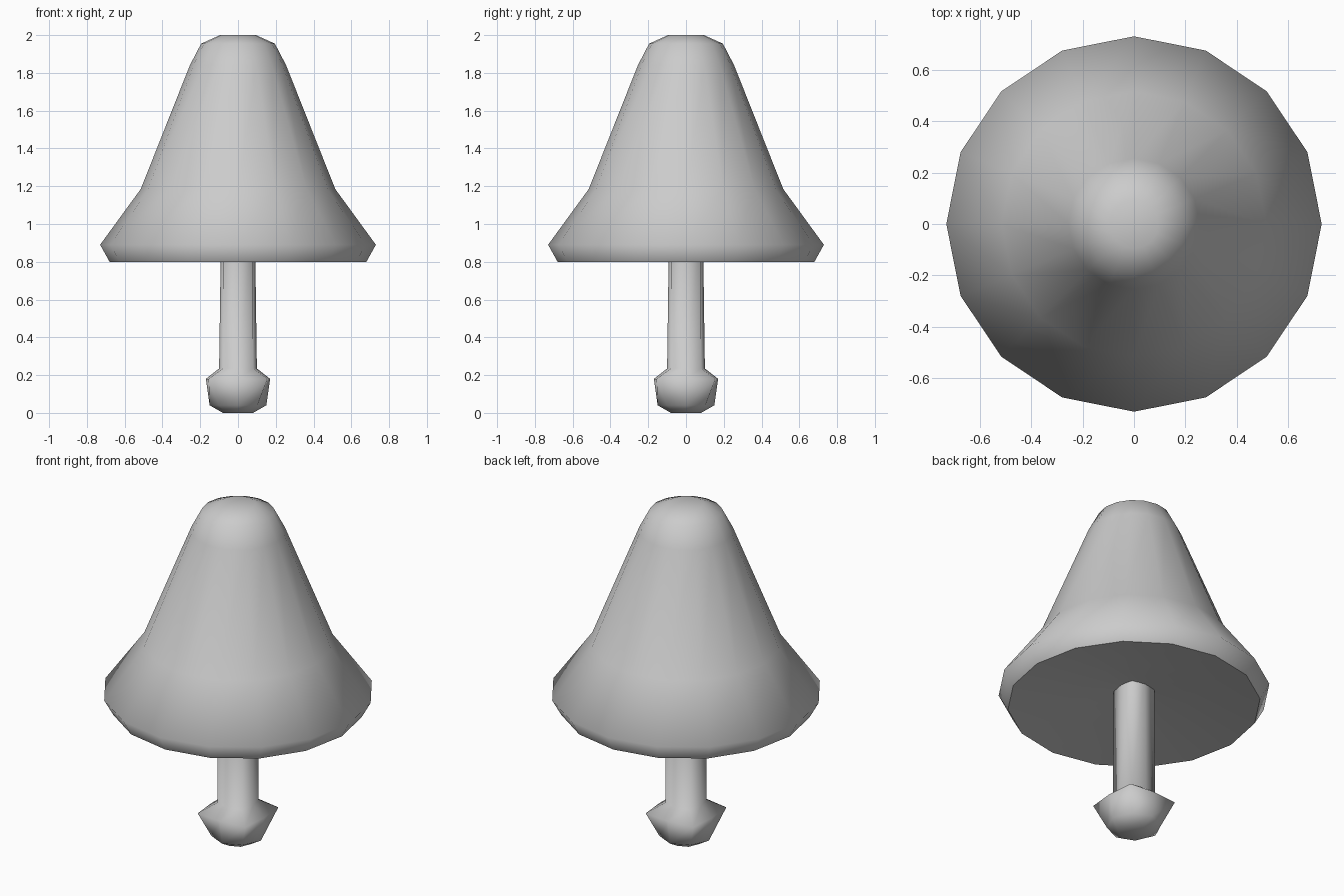
import bpy, bmesh, math

cube = bpy.data.objects.get("Cube")
if cube:
    bpy.data.objects.remove(cube, do_unlink=True)

# One plain grey for the whole model
grey = bpy.data.materials.new("plain grey")
grey.use_nodes = True
tone = (0.6, 0.6, 0.6, 1.0)
grey.diffuse_color = tone
grey.node_tree.nodes["Principled BSDF"].inputs["Base Color"].default_value = tone


def lathe(name, rings, sides, angle):
    """Stack rings of (radius on the x and y axes, radius elsewhere, z)."""
    bm = bmesh.new()
    loops = []
    for r_axis, r_other, z in rings:
        loop = []
        for i in range(sides):
            a = math.tau * i / sides
            r = r_axis if i % (sides // 4) == 0 else r_other
            loop.append(bm.verts.new((r * math.cos(a), r * math.sin(a), z)))
        loops.append(loop)
    for low, high in zip(loops, loops[1:]):
        for i in range(sides):
            j = (i + 1) % sides
            bm.faces.new((low[i], low[j], high[j], high[i]))
    bm.faces.new(list(reversed(loops[0])))
    bm.faces.new(loops[-1])
    bmesh.ops.recalc_face_normals(bm, faces=bm.faces)
    mesh = bpy.data.meshes.new(name)
    bm.to_mesh(mesh)
    bm.free()
    mesh.materials.append(grey)
    obj = bpy.data.objects.new(name, mesh)
    bpy.context.collection.objects.link(obj)
    bpy.ops.object.select_all(action='DESELECT')
    obj.select_set(True)
    bpy.context.view_layer.objects.active = obj
    bpy.ops.object.shade_smooth_by_angle(angle=math.radians(angle))


# Bell: shallow hollow underside, bevelled rim, flare, tall body and dome
bell_profile = [(0.06, 0.89), (0.68, 0.80), (0.73, 0.89), (0.515, 1.185),
                (0.255, 1.84), (0.195, 1.955), (0.095, 2.0)]
lathe("bell_body", [(r, r, z) for r, z in bell_profile], 16, 67)

# Clapper: rod and weight, wider on the diagonals
lathe("clapper", [
    (0.08, 0.08, 0.0),
    (0.15, 0.145, 0.04),
    (0.17, 0.22, 0.18),
    (0.10, 0.113, 0.235),
    (0.09, 0.11, 0.95),
], 8, 85)
